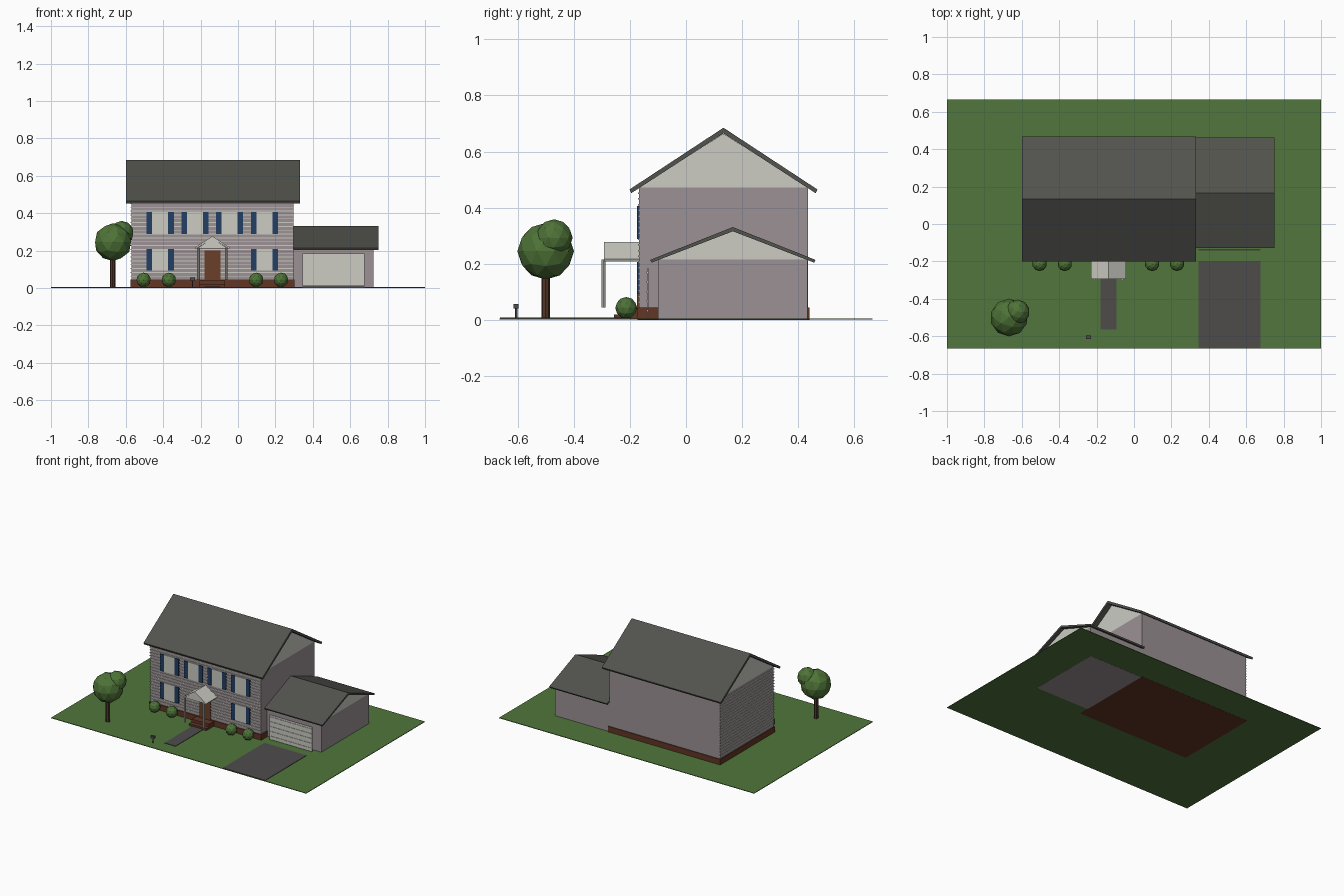
import bpy
import bmesh
from mathutils import Matrix, Vector

cube = bpy.data.objects.get("Cube")
if cube:
    bpy.data.objects.remove(cube)


def material(name, *rgb):
    """Flat colour from 0-255 display values."""
    linear = [((c / 255 + 0.055) / 1.055) ** 2.4 for c in rgb] + [1]
    mat = bpy.data.materials.new(name)
    mat.use_nodes = True
    mat.diffuse_color = linear
    bsdf = mat.node_tree.nodes["Principled BSDF"]
    bsdf.inputs["Base Color"].default_value = linear
    bsdf.inputs["Roughness"].default_value = 0.9
    return mat


GRASS = material("grass_green", 81, 118, 60)
LEAF = material("leaf_green", 78, 115, 55)
WALL = material("mauve_wall", 155, 145, 148)
CREAM = material("cream_trim", 204, 204, 196)
ROOF = material("roof_grey", 82, 82, 77)
PAVING = material("paving_grey", 78, 75, 75)
BRICK = material("brick_brown", 98, 54, 38)
WOOD = material("door_brown", 106, 64, 40)
BARK = material("bark_brown", 84, 54, 40)
NAVY = material("shutter_navy", 34, 62, 100)


def finish(name, bm, mat):
    bmesh.ops.recalc_face_normals(bm, faces=bm.faces)
    mesh = bpy.data.meshes.new(name)
    bm.to_mesh(mesh)
    bm.free()
    mesh.materials.append(mat)
    obj = bpy.data.objects.new(name, mesh)
    bpy.context.collection.objects.link(obj)
    return obj


def add_box(bm, x, y, z):
    """Add a box given (min, max) ranges."""
    lo, hi = Vector((x[0], y[0], z[0])), Vector((x[1], y[1], z[1]))
    matrix = Matrix.Translation((lo + hi) / 2) @ Matrix.Diagonal((*(hi - lo), 1))
    bmesh.ops.create_cube(bm, size=1, matrix=matrix)


def box(name, x, y, z, mat):
    bm = bmesh.new()
    add_box(bm, x, y, z)
    return finish(name, bm, mat)


def prism(name, profile, span, axis, mat):
    """Extrude an upright profile along x or y."""
    bm = bmesh.new()
    place = (lambda a, z: (span[0], a, z)) if axis == "x" else (lambda a, z: (a, span[0], z))
    face = bm.faces.new([bm.verts.new(place(a, z)) for a, z in profile])
    length = span[1] - span[0]
    move = (length, 0, 0) if axis == "x" else (0, length, 0)
    new = bmesh.ops.extrude_face_region(bm, geom=[face], use_keep_orig=True)
    bmesh.ops.translate(bm, vec=move, verts=[v for v in new["geom"] if isinstance(v, bmesh.types.BMVert)])
    return finish(name, bm, mat)


def gable_roof(name, mid, half, eave, ridge, thick, span, axis, mat):
    """Two sloping slabs that meet at a ridge."""
    lip = half - thick / 3
    profile = [(mid - half, eave), (mid, ridge), (mid + half, eave),
               (mid + lip, eave - thick * 0.65), (mid, ridge - thick), (mid - lip, eave - thick * 0.65)]
    return prism(name, profile, span, axis, mat)


def ball(name, centre, radius, mat):
    bm = bmesh.new()
    bmesh.ops.create_icosphere(bm, subdivisions=2, radius=radius, matrix=Matrix.Translation(centre))
    return finish(name, bm, mat)


def post(name, x, y, z, radius, sides, mat):
    bm = bmesh.new()
    bmesh.ops.create_cone(bm, cap_ends=True, segments=sides, radius1=radius, radius2=radius,
                          depth=z[1] - z[0], matrix=Matrix.Translation((x, y, sum(z) / 2)))
    return finish(name, bm, mat)


# Plot and paving
box("lawn", (-1, 1), (-0.665, 0.665), (0.001, 0.005), GRASS)
box("driveway", (0.345, 0.676), (-0.662, -0.197), (0.003, 0.008), PAVING)
box("front_path", (-0.18, -0.094), (-0.565, -0.25), (0.003, 0.008), PAVING)

# Main house
LEFT, RIGHT, FRONT, BACK = -0.57, 0.297, -0.167, 0.434
MID = (FRONT + BACK) / 2
box("foundation", (LEFT - 0.006, RIGHT + 0.006), (FRONT - 0.006, BACK + 0.006), (0, 0.044), BRICK)
box("house_walls", (LEFT, RIGHT), (FRONT, BACK), (0.04, 0.472), WALL)
prism("house_gable", [(FRONT, 0.472), (MID, 0.664), (BACK, 0.472)], (LEFT, RIGHT), "x", CREAM)
gable_roof("house_roof", MID, 0.335, 0.465, 0.685, 0.02, (-0.6, 0.332), "x", ROOF)

# Siding battens on the front and the far end wall
bm = bmesh.new()
for i in range(20):
    z = 0.06 + i * 0.0205
    add_box(bm, (LEFT - 0.004, RIGHT), (FRONT - 0.004, FRONT + 0.002), (z, z + 0.005))
    add_box(bm, (LEFT - 0.004, LEFT + 0.002), (FRONT, BACK), (z, z + 0.005))
finish("siding_battens", bm, CREAM)

# Windows with a pair of shutters each
UPPER, LOWER = (0.288, 0.407), (0.093, 0.207)
windows = [(x, UPPER) for x in (-0.416, -0.229, -0.045, 0.142)]
windows += [(x, LOWER) for x in (-0.416, 0.142)]
for x, z in windows:
    box("window", (x - 0.045, x + 0.045), (FRONT - 0.006, FRONT), z, CREAM)
    for side in (-1, 1):
        c = x + side * 0.0575
        box("shutter", (c - 0.015, c + 0.015), (FRONT - 0.008, FRONT), z, NAVY)

# Entrance: door, steps and porch
PORCH = -0.137
box("front_door", (PORCH - 0.043, PORCH + 0.043), (FRONT - 0.008, FRONT), (0.04, 0.2), WOOD)
for i, y in enumerate((-0.256, -0.226)):
    box("entrance_step", (PORCH - 0.068, PORCH + 0.068), (y, FRONT), (0.003, 0.02 * (i + 1)), BRICK)
prism("porch_pediment", [(PORCH - 0.08, 0.212), (PORCH, 0.267), (PORCH + 0.08, 0.212)],
      (-0.288, FRONT), "y", CREAM)
gable_roof("porch_roof", PORCH, 0.093, 0.217, 0.277, 0.012, (-0.293, FRONT), "y", CREAM)
for side in (-1, 1):
    post("porch_column", PORCH + side * 0.074, -0.294, (0.044, 0.215), 0.007, 8, CREAM)

# Garage
G_FRONT, G_RIGHT = -0.1, 0.724
G_MID = (G_FRONT + BACK) / 2
box("garage_walls", (RIGHT, G_RIGHT), (G_FRONT, BACK - 0.001), (0, 0.216), WALL)
prism("garage_gable", [(G_FRONT, 0.216), (G_MID, 0.318), (BACK - 0.001, 0.216)], (RIGHT, G_RIGHT), "x", CREAM)
gable_roof("garage_roof", G_MID, 0.295, 0.214, 0.331, 0.015, (RIGHT, 0.75), "x", ROOF)
box("garage_door", (0.345, 0.676), (-0.138, -0.133), (0.01, 0.185), CREAM)
bm = bmesh.new()
for i in range(5):
    z = 0.03 + i * 0.034
    add_box(bm, (0.347, 0.674), (-0.141, -0.136), (z, z + 0.006))
finish("garage_door_ribs", bm, CREAM)

# Planting
for x in (-0.505, -0.37, 0.097, 0.23):
    ball("bush", (x, -0.213, 0.043), 0.039, LEAF)
post("tree_trunk", -0.67, -0.5, (0.003, 0.18), 0.015, 8, BARK)
ball("tree_crown", (-0.668, -0.5, 0.245), 0.101, LEAF)
ball("tree_crown_small", (-0.623, -0.47, 0.293), 0.066, LEAF)

# Mailbox
post("mailbox_post", -0.243, -0.605, (0.003, 0.045), 0.004, 6, PAVING)
box("mailbox", (-0.256, -0.23), (-0.614, -0.597), (0.04, 0.057), PAVING)
